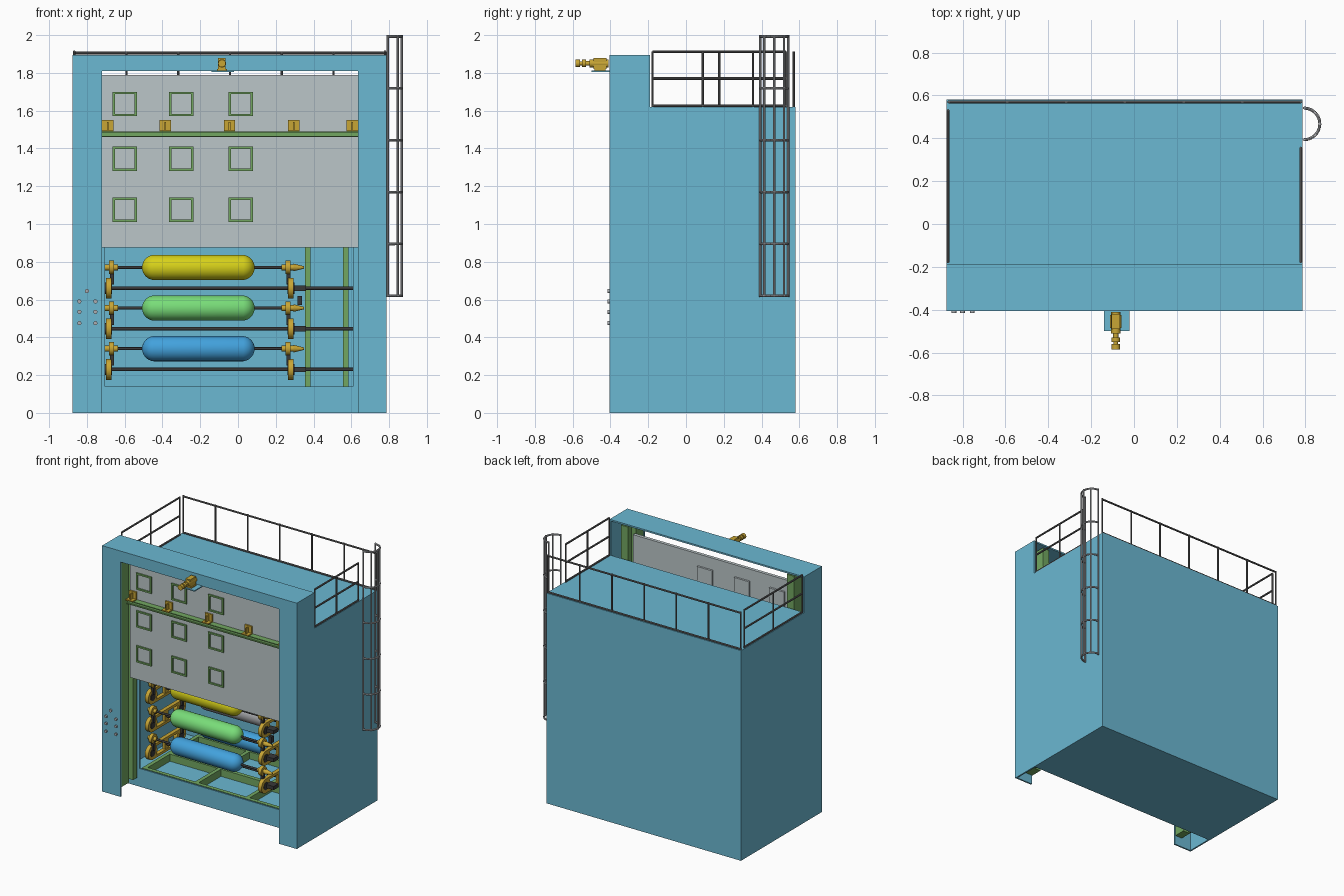
import bpy, bmesh, math
from mathutils import Vector, Matrix

cube = bpy.data.objects.get("Cube")
if cube:
    bpy.data.objects.remove(cube, do_unlink=True)


def material(name, r, g, b):
    m = bpy.data.materials.new(name)
    m.use_nodes = True
    m.diffuse_color = (r, g, b, 1)
    bsdf = next(n for n in m.node_tree.nodes if n.type == 'BSDF_PRINCIPLED')
    bsdf.inputs["Base Color"].default_value = (r, g, b, 1)
    return m


BODY = material("cabinet blue", 0.147, 0.479, 0.644)
PANEL = material("door grey", 0.50, 0.565, 0.58)
GREEN = material("frame green", 0.17, 0.39, 0.12)
GOLD = material("brass", 0.58, 0.38, 0.035)
YELLOW = material("yellow", 0.68, 0.64, 0.01)
LIME = material("light green", 0.19, 0.72, 0.19)
AZURE = material("bright blue", 0.055, 0.36, 0.72)
DARK = material("dark steel", 0.04, 0.04, 0.04)
RAIL = material("rail grey", 0.13, 0.13, 0.13)
STEEL = material("light steel", 0.42, 0.43, 0.45)


class Part:
    """Collects boxes, rods and capsules into one named object."""

    def __init__(self, name, mat):
        self.name, self.mat, self.bm = name, mat, bmesh.new()

    def box(self, x0, x1, y0, y1, z0, z1):
        mat = Matrix.Translation(((x0 + x1) / 2, (y0 + y1) / 2, (z0 + z1) / 2))
        bmesh.ops.create_cube(self.bm, size=1, matrix=mat @ Matrix.Diagonal((x1 - x0, y1 - y0, z1 - z0, 1)))
        return self

    def rod(self, a, b, r, r2=None, sides=12):
        a, b = Vector(a), Vector(b)
        d = b - a
        rot = d.to_track_quat('Z', 'Y').to_matrix().to_4x4()
        bmesh.ops.create_cone(self.bm, cap_ends=True, segments=sides, radius1=r,
                              radius2=r if r2 is None else r2, depth=d.length,
                              matrix=Matrix.Translation((a + b) / 2) @ rot)
        return self

    def capsule(self, centre, r, half):
        new = bmesh.ops.create_uvsphere(self.bm, u_segments=32, v_segments=15, radius=r)["verts"]
        for v in new:
            v.co.z += math.copysign(half - r, v.co.z)
        turn = Matrix.Translation(centre) @ Matrix.Rotation(math.pi / 2, 4, 'Y')
        bmesh.ops.transform(self.bm, matrix=turn, verts=new)
        return self

    def done(self):
        mesh = bpy.data.meshes.new(self.name)
        self.bm.to_mesh(mesh)
        self.bm.free()
        mesh.materials.append(self.mat)
        ob = bpy.data.objects.new(self.name, mesh)
        bpy.context.collection.objects.link(ob)
        bpy.ops.object.select_all(action='DESELECT')
        ob.select_set(True)
        bpy.context.view_layer.objects.active = ob
        bpy.ops.object.shade_smooth_by_angle(angle=math.radians(40))
        return ob


L, R, FRONT, MID, BACK = -0.875, 0.785, -0.405, -0.19, 0.58
IN_L, IN_R, ROOF, TOP, T = -0.72, 0.635, 1.62, 1.895, 0.012

# Rear chamber: hollow box with a front opening
c = Part("rear_chamber", BODY)
c.box(L, L + T, MID, BACK, 0, ROOF).box(R - T, R, MID, BACK, 0, ROOF)
c.box(L, R, BACK - T, BACK, 0, ROOF).box(L, R, MID, BACK, ROOF - T, ROOF)
c.box(L, R, MID, BACK, 0, 0.08)
c.box(L, -0.705, MID, MID + T, 0, ROOF).box(0.61, R, MID, MID + T, 0, ROOF)
c.box(-0.705, 0.61, MID, MID + T, 0, 0.14).box(-0.705, 0.61, MID, MID + T, 1.4, ROOF)
c.done()

# Front portal: thin sheet housing, open underneath and behind
p = Part("front_portal", BODY)
p.box(L, L + T, FRONT, MID, 0, TOP).box(R - T, R, FRONT, MID, 0, TOP)
p.box(L, IN_L, FRONT, FRONT + T, 0, TOP).box(IN_R, R, FRONT, FRONT + T, 0, TOP)
p.box(L, R, FRONT, FRONT + T, 1.81, TOP).box(L, R, FRONT, MID, TOP - T, TOP)
p.done()

# Door guide rails inside the portal legs
g = Part("door_guides", GREEN)
for inner, s in ((IN_L, -1), (IN_R, 1)):
    xs = sorted((inner, inner + s * 0.05))
    web = sorted((inner + s * 0.05, inner + s * 0.06))
    for y0, y1 in ((-0.39, -0.30), (-0.25, -0.20)):
        g.box(*xs, y0, y1, 0.07, 1.87)
    g.box(*web, -0.39, -0.20, 0.07, 1.87)
g.done()

# Lifting door with framed windows, stiffening beam and brackets
Part("lifting_door", PANEL).box(IN_L, IN_R, -0.285, -0.26, 0.875, 1.79).done()
w = Part("window_frames", GREEN)
panes = Part("window_panes", PANEL)
for x in (-0.60, -0.30, 0.015):
    for z in (1.635, 1.345, 1.075):
        h, t = 0.064, 0.012
        for s in (-1, 1):
            a, b = sorted((s * h, s * (h - t)))
            w.box(x + a, x + b, -0.295, -0.28, z - h, z + h)
            w.box(x - h, x + h, -0.295, -0.28, z + a, z + b)
        panes.box(x - h, x + h, -0.262, -0.245, z - h, z + h)
w.done()
panes.done()
beam = Part("door_beam", GREEN)
beam.box(IN_L, IN_R, -0.33, -0.285, 1.46, 1.466).box(IN_L, IN_R, -0.33, -0.285, 1.484, 1.49)
beam.box(IN_L, IN_R, -0.32, -0.285, 1.46, 1.49).done()
k = Part("door_brackets", GOLD)
for x in (-0.69, -0.385, -0.045, 0.295, 0.605):
    k.box(x - 0.03, x + 0.03, -0.297, -0.285, 1.49, 1.55)
    k.box(x - 0.03, x + 0.03, -0.34, -0.285, 1.49, 1.498)
    k.box(x - 0.004, x + 0.004, -0.33, -0.285, 1.49, 1.54)
k.done()

# Floor grid and rear uprights in the chamber
f = Part("floor_grid", GREEN)
for y in (-0.15, 0.15, 0.5):
    f.box(-0.705, 0.61, y - 0.015, y + 0.015, 0.08, 0.135)
for x in (-0.69, -0.255, 0.18, 0.595):
    f.box(x - 0.015, x + 0.015, -0.15, 0.5, 0.08, 0.135)
for x in (0.37, 0.57):
    f.box(x - 0.015, x + 0.015, 0.48, 0.51, 0.08, 1.5)
f.done()

# Three turning carriers, each holding a front and a rear roller
rods, arms = Part("axles", DARK), Part("carrier_arms", GOLD)
Y0, Y1 = -0.08, 0.27
YC = (Y0 + Y1) / 2
rollers = (("top", 0.77, YELLOW, YELLOW), ("middle", 0.555, LIME, STEEL), ("bottom", 0.34, AZURE, AZURE))
for name, z, front_mat, rear_mat in rollers:
    az = z - 0.11
    rods.rod((-0.7, YC, az), (0.61, YC, az), 0.009)
    rods.box(0.295, 0.36, Y0, Y0 + 0.06, az - 0.014, az + 0.014)
    for y, mat, label in ((Y0, front_mat, "front"), (Y1, rear_mat, "rear")):
        Part(f"{name}_{label}_roller", mat).capsule((-0.21, y, z), 0.067, 0.298).done()
        rods.rod((-0.65, y, z), (0.30, y, z), 0.008)
        arms.rod((0.295, y, z), (0.35, y, z), 0.02, 0.006)
        for x, s in ((-0.685, 1), (0.28, -1)):
            arms.rod((x - 0.015, y, az), (x + 0.015, y, az), 0.055, sides=24)
            rods.rod((x - 0.018, y, az), (x + 0.018, y, az), 0.03)
            # bearing block and its link down to the arm
            bx = x + (0.015 if s > 0 else -0.015)
            arms.rod((bx - 0.013, y, z), (bx + 0.013, y, z), 0.036, sides=16)
            arms.rod((bx - 0.035, y, z), (bx + 0.035, y, z), 0.016)
            rods.box(bx - 0.008, bx + 0.014, y - 0.012, y + 0.012, az + 0.02, z - 0.02)
    for x in (-0.685, 0.28):
        for dz in (-0.045, 0.045):
            arms.box(x - 0.015, x + 0.015, Y0, Y1, az + dz - 0.01, az + dz + 0.01)
        arms.box(x - 0.01, x + 0.01, YC - 0.02, YC + 0.02, az - 0.045, az + 0.045)
rods.box(0.315, 0.34, Y0, Y0 + 0.03, 0.57, 0.62)
rods.done()
arms.done()

# Motor on a shelf above the opening
Part("motor_shelf", BODY).box(-0.14, -0.02, -0.5, FRONT, 1.805, 1.813).done()
MX, MZ = -0.085, 1.85
m = Part("motor", GOLD)
m.box(MX - 0.02, MX + 0.02, -0.49, -0.42, 1.82, 1.88)
m.box(MX - 0.027, MX + 0.027, -0.485, -0.425, 1.812, 1.82)
for y0, y1, r in ((-0.51, -0.41, 0.022), (-0.53, -0.51, 0.012), (-0.55, -0.53, 0.02),
                  (-0.56, -0.55, 0.01), (-0.585, -0.56, 0.02)):
    m.rod((MX, y0, MZ), (MX, y1, MZ), r, sides=16)
m.done()

# Control buttons on the leg
b = Part("control_buttons", STEEL)
for x, z in [(x, z) for x in (-0.84, -0.755) for z in (0.475, 0.535, 0.59)] + [(-0.8, 0.645)]:
    b.rod((x, FRONT, z), (x, FRONT - 0.01, z), 0.011)
b.done()


# Roof railings
def railing(name, a, b, bays, heights):
    part, a, b = Part(name, RAIL), Vector(a), Vector(b)
    for i in range(bays + 1):
        q = a.lerp(b, i / bays)
        part.rod(q + Vector((0, 0, ROOF)), q + Vector((0, 0, 1.912)), 0.006, sides=8)
    for z in heights:
        part.rod(a + Vector((0, 0, z)), b + Vector((0, 0, z)), 0.007, sides=8)
    part.done()


railing("left_railing", (0.778, -0.177, 0), (0.778, 0.355, 0), 2, (1.626, 1.77, 1.912))
railing("right_railing", (-0.867, -0.177, 0), (-0.867, 0.53, 0), 2, (1.626, 1.77, 1.912))
railing("back_railing", (-0.865, 0.57, 0), (0.78, 0.57, 0), 6, (1.626, 1.905))

# Ladder cage: half-round hoops joined by upright bars
cage = Part("ladder_cage", STEEL)
arc = [math.radians(-90 + 15 * i) for i in range(13)]
pts = [(0.793 + 0.074 * math.cos(t), 0.467 + 0.074 * math.sin(t)) for t in arc]
for i in range(6):
    z = 0.62 + i * 0.2745
    for (x0, y0), (x1, y1) in zip(pts, pts[1:]):
        cage.rod((x0, y0, z), (x1, y1, z), 0.007, sides=8)
for x, y in pts[::3]:
    cage.rod((x, y, 0.613), (x, y, 2.0), 0.006, sides=8)
cage.done()
